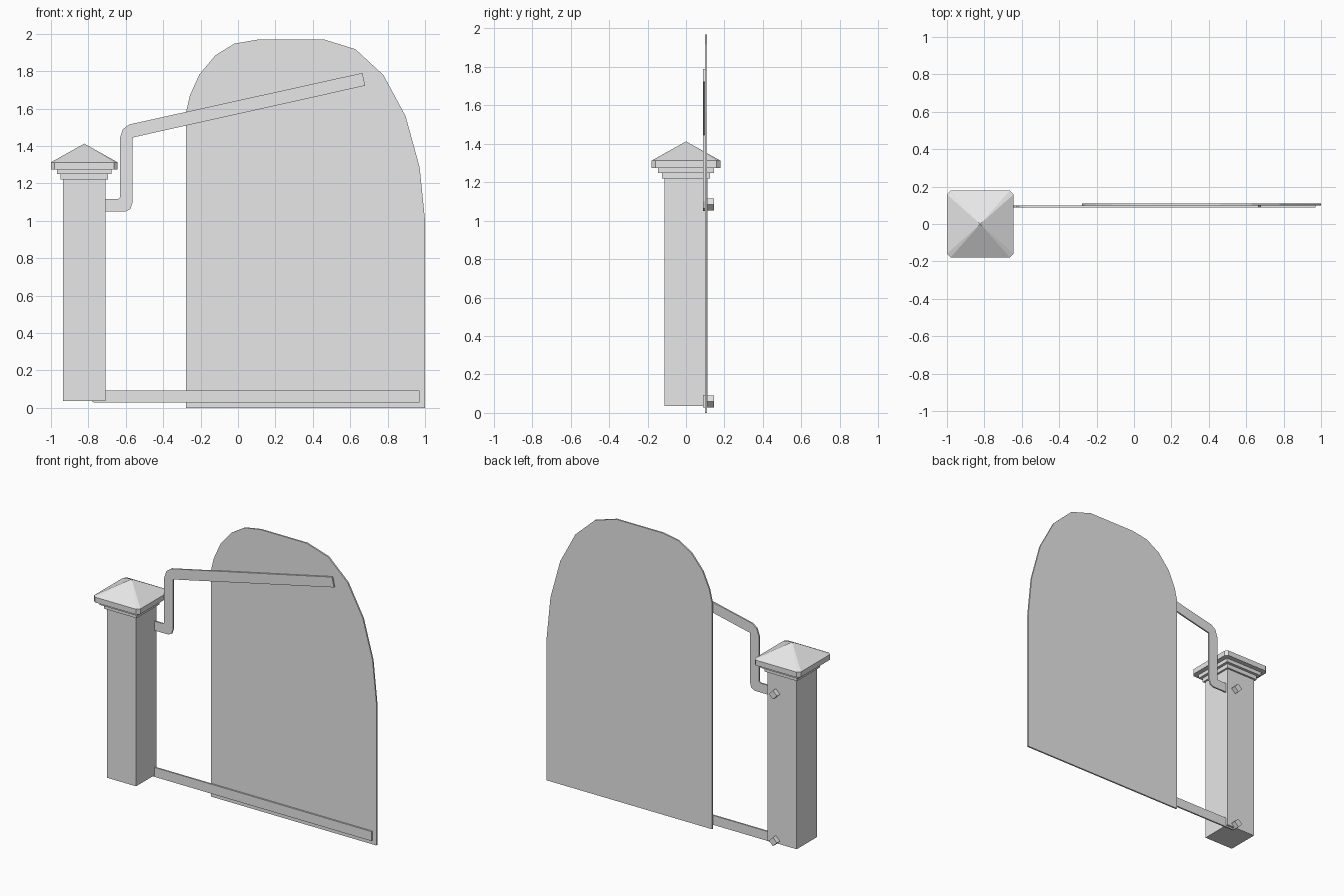
import bpy, bmesh, math
from mathutils import Matrix, Vector

cube = bpy.data.objects.get("Cube")
if cube:
    bpy.data.objects.remove(cube, do_unlink=True)

GREY = (0.8, 0.8, 0.8, 1.0)
grey = bpy.data.materials.new("plain_grey")
grey.use_nodes = True
grey.diffuse_color = GREY
grey.node_tree.nodes["Principled BSDF"].inputs["Base Color"].default_value = GREY

POST_X = -0.822


def finish(name, bm):
    bmesh.ops.recalc_face_normals(bm, faces=bm.faces)
    mesh = bpy.data.meshes.new(name)
    bm.to_mesh(mesh)
    bm.free()
    mesh.materials.append(grey)
    obj = bpy.data.objects.new(name, mesh)
    bpy.context.collection.objects.link(obj)
    return obj


def plate(name, outline, y0, y1):
    """Extrude an x-z outline from y0 to y1."""
    bm = bmesh.new()
    face = bm.faces.new([bm.verts.new((x, y0, z)) for x, z in outline])
    new = bmesh.ops.extrude_face_region(bm, geom=[face])["geom"]
    verts = [v for v in new if isinstance(v, bmesh.types.BMVert)]
    bmesh.ops.translate(bm, verts=verts, vec=(0, y1 - y0, 0))
    return finish(name, bm)


def block(name, center, size, angle=0.0):
    """Box, optionally turned about the y axis."""
    bm = bmesh.new()
    bmesh.ops.create_cube(bm, size=1)
    turn = Matrix.Rotation(angle, 4, 'Y') @ Matrix.Diagonal((*size, 1))
    bm.transform(Matrix.Translation(center) @ turn)
    return finish(name, bm)


def square_tier(name, half, z0, z1):
    return block(name, (POST_X, 0, (z0 + z1) / 2), (2 * half, 2 * half, z1 - z0))


# Post and stepped collar
square_tier("post", 0.113, 0.037, 1.23)
square_tier("lower_collar", 0.126, 1.22, 1.249)
square_tier("upper_collar", 0.146, 1.249, 1.275)

# Cap: slab with clipped corners under a pyramid
h, c = 0.179, 0.159
ring = [(h, -c), (h, c), (c, h), (-c, h), (-h, c), (-h, -c), (-c, -h), (c, -h)]
bm = bmesh.new()
low, high = ([bm.verts.new((POST_X + x, y, z)) for x, y in ring] for z in (1.275, 1.312))
apex = bm.verts.new((POST_X, 0, 1.412))
bm.faces.new(low)
for i in range(len(ring)):
    j = (i + 1) % len(ring)
    bm.faces.new((low[i], low[j], high[j], high[i]))
    bm.faces.new((high[i], high[j], apex))
finish("post_cap", bm)

# Gate panel with an arched top
plate("gate_panel", [
    (-0.278, 0), (1.0, 0), (1.0, 1.0), (0.971, 1.286), (0.896, 1.559),
    (0.778, 1.778), (0.628, 1.917), (0.463, 1.968), (0.104, 1.968),
    (-0.019, 1.947), (-0.12, 1.885), (-0.206, 1.783), (-0.257, 1.67),
    (-0.278, 1.58)], 0.099, 0.110)

# Cranked upper arm and straight lower arm
plate("upper_arm", [
    (-0.77, 1.05), (-0.60, 1.05), (-0.575, 1.063), (-0.563, 1.10),
    (-0.563, 1.445), (0.68, 1.722), (0.665, 1.79), (-0.58, 1.515),
    (-0.615, 1.49), (-0.632, 1.44), (-0.632, 1.125), (-0.642, 1.115),
    (-0.77, 1.115)], 0.088, 0.099)
plate("lower_arm", [(-0.77, 0.027), (0.97, 0.027), (0.97, 0.093), (-0.77, 0.093)],
      0.088, 0.099)

# Diamond-turned hinge bolts on the back of the post
for name, z in (("upper_bolt", 1.085), ("lower_bolt", 0.059)):
    block(name, (-0.774, 0.121, z), (0.044, 0.05, 0.044), math.radians(45))
